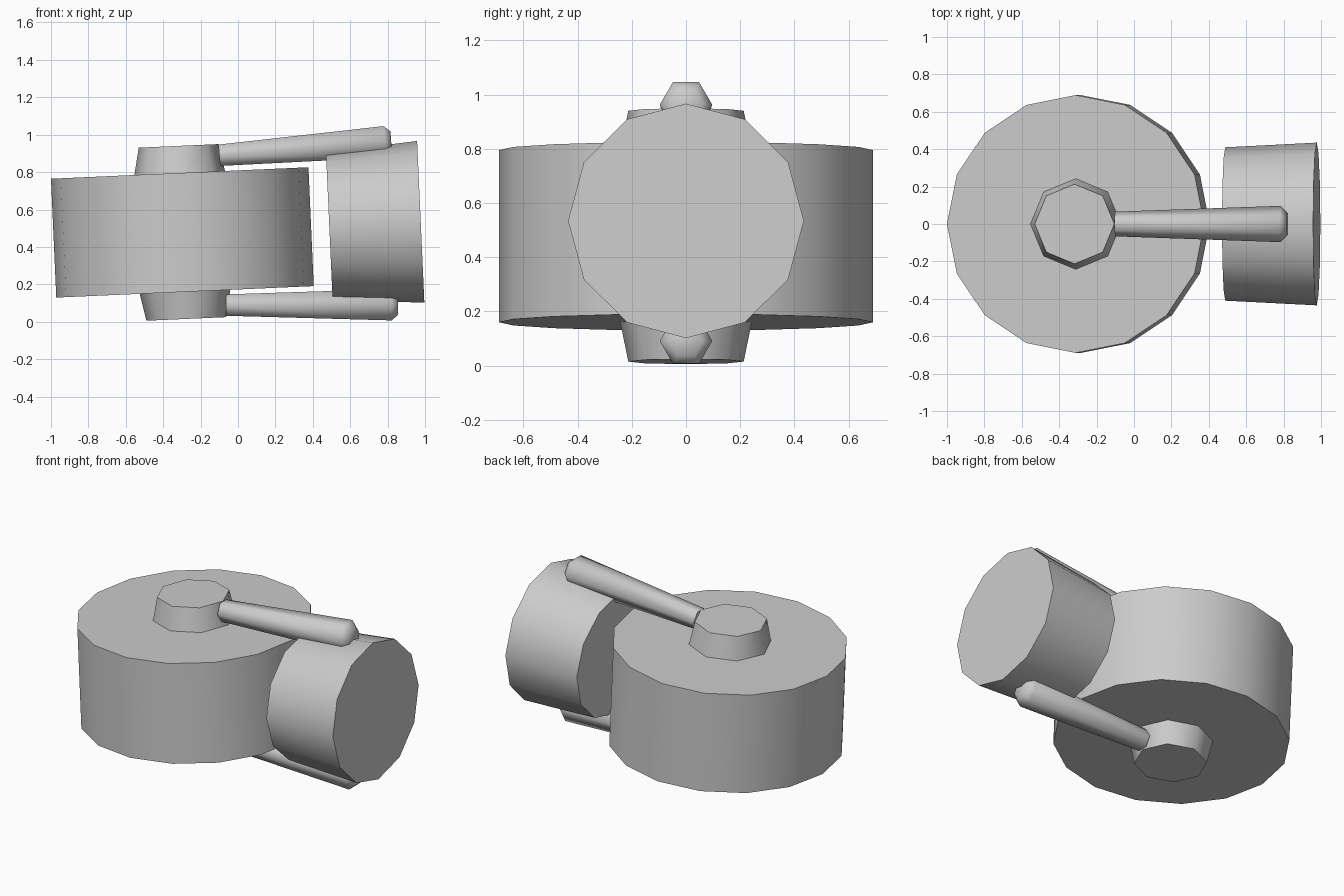
import bpy, bmesh, math
from mathutils import Vector

if "Cube" in bpy.data.objects:
    bpy.data.objects.remove(bpy.data.objects["Cube"])


def turned(name, rings, sides, phase=0.0):
    """Closed lathe solid; rings = (x, z, radius in xz plane, radius along y)."""
    first, last = rings[0], rings[-1]
    axis = Vector((last[0] - first[0], 0, last[1] - first[1])).normalized()
    side = Vector((0, 1, 0))
    normal = side.cross(axis)
    bm = bmesh.new()
    loops = []
    for x, z, r, ry in rings:
        loop = []
        for i in range(sides):
            a = phase + 2 * math.pi * i / sides
            loop.append(bm.verts.new(Vector((x, 0, z)) + normal * r * math.cos(a)
                                     + side * ry * math.sin(a)))
        loops.append(loop)
    for lo, hi in zip(loops, loops[1:]):
        for i in range(sides):
            j = (i + 1) % sides
            bm.faces.new((lo[i], lo[j], hi[j], hi[i]))
    bm.faces.new(loops[0][::-1])
    bm.faces.new(loops[-1])
    bmesh.ops.recalc_face_normals(bm, faces=bm.faces)
    mesh = bpy.data.meshes.new(name)
    bm.to_mesh(mesh)
    bm.free()
    mesh.shade_smooth()
    mesh.set_sharp_from_angle(angle=math.radians(65))
    obj = bpy.data.objects.new(name, mesh)
    bpy.context.collection.objects.link(obj)
    return obj


# Main drum, slightly tilted
cx, cz, tilt = -0.2975, 0.4775, math.radians(2.55)


def on_axis(d, r):
    return (cx - d * math.sin(tilt), cz + d * math.cos(tilt), r, r)


turned("main_drum", [on_axis(-0.318, 0.689), on_axis(0.318, 0.689)], 16)

# Hubs tapering away from both drum faces
for name, s in (("upper_hub", 1), ("lower_hub", -1)):
    turned(name, [on_axis(s * 0.30, 0.246), on_axis(s * 0.463, 0.213)], 8)

# Small drum on its side, flaring outward
turned("side_drum", [(0.488, 0.512, 0.393, 0.41), (0.977, 0.534, 0.433, 0.435)], 12)


# Six-sided arms with chamfered tips, linking hubs to the small drum
def arm(name, start, end):
    a, b = Vector(start), Vector(end)
    tip = b + (b - a).normalized() * 0.034
    turned(name, [(a.x, a.y, 0.066, 0.066), (b.x, b.y, 0.097, 0.097),
                  (tip.x, tip.y, 0.062, 0.062)], 6, math.pi / 2)


arm("upper_arm", (-0.10, 0.890), (0.785, 0.962))
arm("lower_arm", (-0.065, 0.089), (0.822, 0.091))
